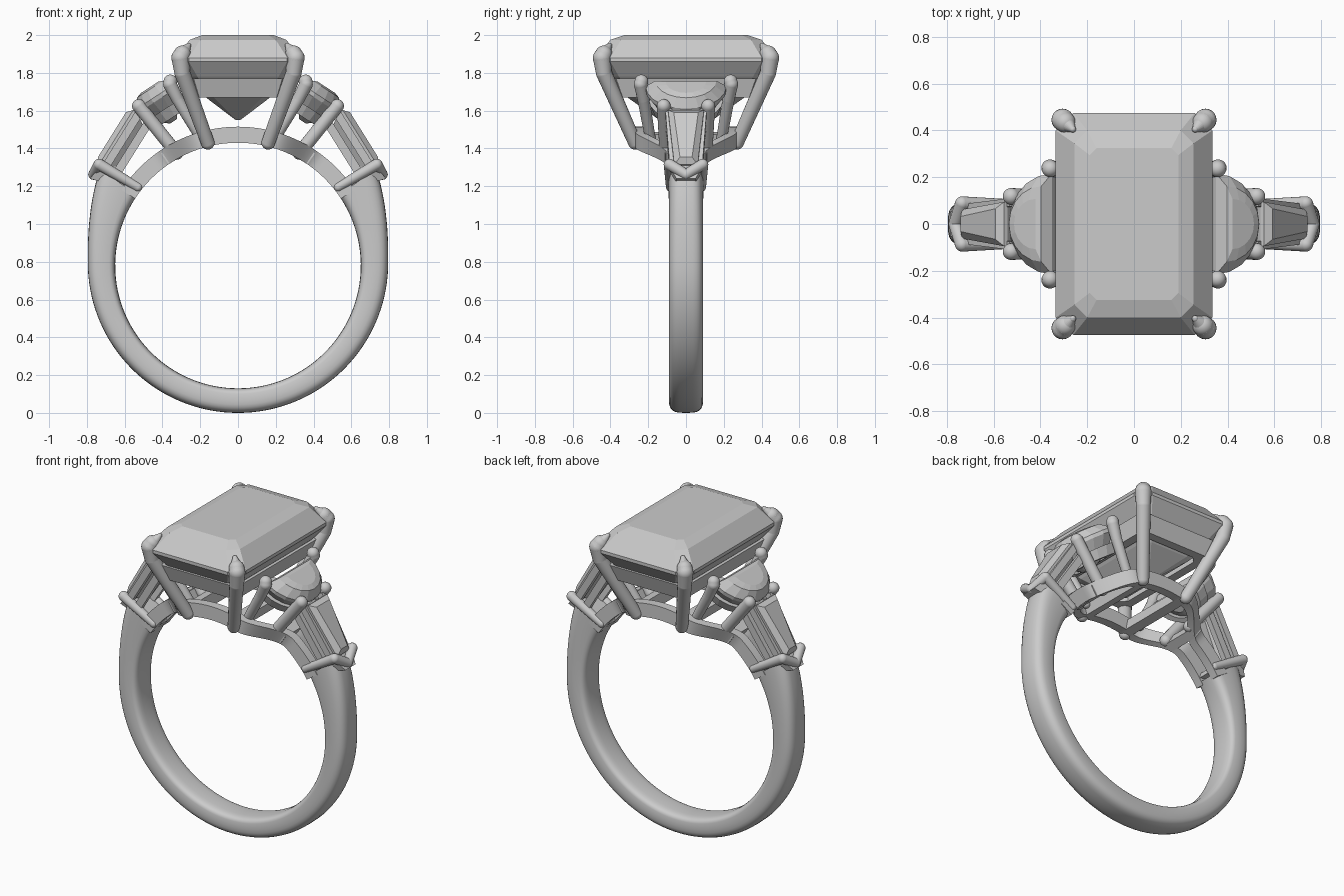
import bpy, bmesh, math
from mathutils import Vector

cube = bpy.data.objects.get("Cube")
if cube:
    bpy.data.objects.remove(cube, do_unlink=True)

grey = bpy.data.materials.new("light_grey")
grey.use_nodes = True
grey.diffuse_color = (0.6, 0.6, 0.6, 1)
grey.node_tree.nodes["Principled BSDF"].inputs["Base Color"].default_value = (0.6, 0.6, 0.6, 1)

CENTRE = 0.78   # height of the band's centre
INNER = 0.65    # finger radius


def finish(name, bm, mirror="", smooth=True):
    bmesh.ops.recalc_face_normals(bm, faces=bm.faces)
    mesh = bpy.data.meshes.new(name)
    bm.to_mesh(mesh)
    bm.free()
    mesh.materials.append(grey)
    ob = bpy.data.objects.new(name, mesh)
    bpy.context.collection.objects.link(ob)
    if smooth:
        bpy.ops.object.select_all(action="DESELECT")
        ob.select_set(True)
        bpy.context.view_layer.objects.active = ob
        bpy.ops.object.shade_smooth_by_angle(angle=math.radians(35))
    if mirror:
        mod = ob.modifiers.new("Mirror", "MIRROR")
        mod.use_axis = ("x" in mirror, "y" in mirror, False)
        mod.use_mirror_merge = False
    return ob


def loft(name, loops, mirror="", smooth=False, closed=False):
    """Skin a row of equal loops; cap the ends or join them into a ring."""
    bm = bmesh.new()
    rows = [[bm.verts.new(p) for p in loop] for loop in loops]
    n = len(rows[0])
    pairs = list(zip(rows, rows[1:])) + ([(rows[-1], rows[0])] if closed else [])
    for a, b in pairs:
        for i in range(n):
            j = (i + 1) % n
            bm.faces.new((a[i], a[j], b[j], b[i]))
    if not closed:
        bm.faces.new(rows[0])
        bm.faces.new(rows[-1])
    return finish(name, bm, mirror, smooth)


def rod(name, nodes, mirror="xy"):
    """Round wire through (point, radius) nodes with ball joints."""
    bm = bmesh.new()
    for p, r in nodes:
        ball = bmesh.ops.create_uvsphere(bm, u_segments=20, v_segments=12, radius=r)
        bmesh.ops.translate(bm, verts=ball["verts"], vec=p)
    for (a, ra), (b, rb) in zip(nodes, nodes[1:]):
        a, b = Vector(a), Vector(b)
        turn = (b - a).to_track_quat("Z", "Y").to_matrix().to_4x4()
        turn.translation = (a + b) / 2
        bmesh.ops.create_cone(bm, segments=20, radius1=ra, radius2=rb,
                              depth=(b - a).length, matrix=turn)
    return finish(name, bm, mirror)


def cut_rect(hx, hy, cut, z):
    """Rectangle with clipped corners."""
    q = [(hx, hy - cut), (hx - cut, hy)]
    pts = q + [(-x, y) for x, y in q[::-1]]
    pts += [(-x, -y) for x, y in pts]
    return [(x, y, z) for x, y in pts]


def polar(r, deg, y):
    a = math.radians(deg)
    return Vector((r * math.cos(a), y, CENTRE + r * math.sin(a)))


# Band: flat-ish inside, domed outside, thicker towards the shoulders
stations = []
for i in range(97):
    deg = 35 - 250 * i / 96
    height = math.sin(math.radians(deg))
    thick = 0.13 + 0.015 * (height + 1) + 0.27 * max(0, height) ** 2
    loop = []
    for k in range(28):
        t = 2 * math.pi * k / 28
        c, s = math.cos(t), math.sin(t)
        power = 0.75 if c > 0 else 0.4
        u = math.copysign(abs(c) ** power, c)
        v = math.copysign(abs(s) ** 0.6, s)
        loop.append(polar(INNER + thick * (0.5 + 0.5 * u), deg, 0.09 * v))
    stations.append(loop)
loft("band", stations, smooth=True)

# Split gallery rails that spread out beneath the centre stone
rail = []
for i in range(31):
    deg = 33 + 57 * i / 30
    t = min(1, max(0, (deg - 52) / 22))
    y = 0.065 + 0.175 * t * t * (3 - 2 * t)
    rail.append([polar(r, deg, y + d) for r, d in
                 ((INNER, -0.028), (INNER, 0.028), (0.735, 0.028), (0.735, -0.028))])
loft("gallery_rail", rail, "xy", smooth=True)

# Cross bars tying the rails together
for name, deg, half in (("inner_cross_bar", 77, 0.25), ("outer_cross_bar", 58, 0.11)):
    loft(name, [[polar(r, deg + d, y) for r, d in
                 ((INNER, -2.5), (INNER, 2.5), (0.72, 2.5), (0.72, -2.5))]
                for y in (-half, half)], "x")

# Centre stone with stepped crown and keeled pavilion
loft("centre_stone", [cut_rect(*s) for s in (
    (0.012, 0.14, 0.005, 1.55), (0.17, 0.31, 0.04, 1.67), (0.275, 0.415, 0.06, 1.78),
    (0.335, 0.475, 0.075, 1.86), (0.335, 0.475, 0.075, 1.88),
    (0.255, 0.40, 0.055, 1.975), (0.19, 0.325, 0.03, 2.0))])

# Rectangular gallery frame under the centre stone
loft("centre_basket", [cut_rect(*s) for s in (
    (0.255, 0.385, 0.05, 1.67), (0.285, 0.42, 0.05, 1.77),
    (0.225, 0.36, 0.04, 1.77), (0.20, 0.33, 0.04, 1.67))], closed=True)

# Claws holding the centre stone
rod("centre_prong", [((0.16, 0.27, 1.43), 0.036), ((0.295, 0.435, 1.80), 0.042),
                     ((0.305, 0.445, 1.88), 0.048), ((0.295, 0.435, 1.90), 0.045),
                     ((0.262, 0.405, 1.945), 0.014)])


# Half-moon side stones on a tilted plane
def tilted(origin, deg):
    a = math.radians(deg)
    out = Vector((math.cos(a), 0, -math.sin(a)))
    up = Vector((math.sin(a), 0, math.cos(a)))
    return lambda u, y, n: Vector(origin) + out * u + up * n + Vector((0, y, 0))


moon = tilted((0.345, 0, 1.72), 33)


def moon_loop(scale, n, sides=10):
    pts = []
    for i in range(sides + 1):
        a = math.pi * (i / sides - 0.5)
        pts.append(moon(0.09 + scale * (0.22 * math.cos(a) - 0.09),
                        scale * 0.215 * math.sin(a), n))
    return pts


loft("side_stone", [moon_loop(s, n) for s, n in (
    (0.2, -0.15), (0.7, -0.09), (1, -0.01), (1, 0.012), (0.75, 0.06), (0.5, 0.07))], "x")
loft("side_stone_basket", [moon_loop(s, n) for s, n in (
    (0.8, -0.13), (0.92, -0.07), (0.68, -0.07), (0.58, -0.13))], "x", closed=True)

# Claws at the straight edge of the side stones
rod("side_stone_prong", [((0.2, 0.19, 1.46), 0.028), ((0.32, 0.225, 1.66), 0.032),
                         ((0.36, 0.24, 1.74), 0.036), ((0.358, 0.236, 1.755), 0.036)])

# Claws shared by the side stone and the tapered stone
rod("shared_prong", [((0.325, 0.105, 1.375), 0.035), ((0.525, 0.118, 1.625), 0.036)])

# Tapered shoulder stones
taper = tilted((0.55, 0, 1.60), 58)


def taper_loop(inset, n):
    wide, narrow = 0.095 - inset, 0.062 - inset
    return [taper(u, y, n) for u, y in ((inset, -wide), (0.34 - inset, -narrow),
                                        (0.34 - inset, narrow), (inset, wide))]


loft("tapered_stone", [taper_loop(i, n) for i, n in (
    (0.055, -0.10), (0.02, -0.05), (0, -0.01), (0, 0.006), (0.03, 0.032))], "x")

# Twin bars carrying each tapered stone
for name, low, high in (("upper_channel_bar", -0.05, -0.008), ("lower_channel_bar", -0.12, -0.075)):
    loft(name, [[taper(u, y + d, n) for d, n in
                 ((-0.02, low), (0.015, low), (0.015, high), (-0.02, high))]
                for u, y in ((-0.02, 0.095), (0.36, 0.07))], "xy")

# Chevron collar at the shoulder: two side arms meeting in a V tip
collar = [((0.53, 0.082, 1.195), 0.024), ((0.735, 0.088, 1.315), 0.03),
          ((0.765, 0.0, 1.262), 0.028)]
rod("collar", collar)

# Wedge seat filling the collar down to the band
seat = ((0.52, 1.17), (0.53, 1.205), (0.72, 1.315), (0.785, 1.24))
half_widths = (0.085, 0.085, 0.095, 0.05)
loft("collar_seat", [[(x, side * w, z) for (x, z), w in zip(seat, half_widths)]
                     for side in (-1, 1)], "x")
